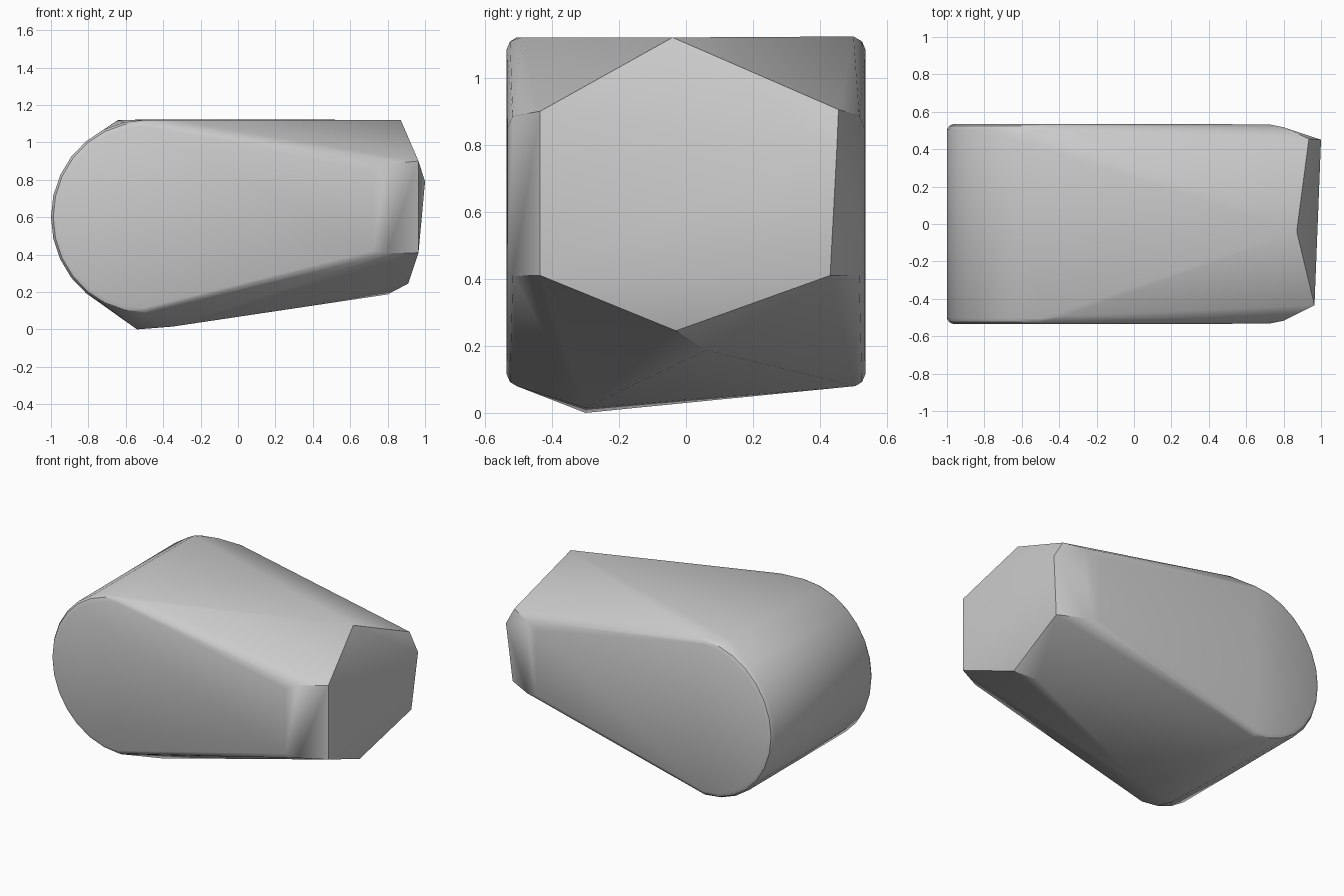
import bpy, bmesh
from math import sin, cos, radians

default = bpy.data.objects.get("Cube")
if default:
    bpy.data.objects.remove(default, do_unlink=True)

grey = bpy.data.materials.new("stone grey")
grey.use_nodes = True
colour = (0.6, 0.6, 0.6, 1)
grey.diffuse_color = colour
grey.node_tree.nodes["Principled BSDF"].inputs["Base Color"].default_value = colour

STEPS = 14


def rounded_end(y, rx, rz):
    """Half ellipse at the left end of the body, in a plane of constant y."""
    angles = [radians(90 + 180 * i / STEPS) for i in range(STEPS + 1)]
    return [(-0.5 + rx * cos(a), y, 0.6 + rz * sin(a)) for a in angles]


points = []
# Rounded left end, with a soft rim towards both flat sides
for side in (-1, 1):
    points += rounded_end(side * 0.505, 0.5, 0.52)
    points += rounded_end(side * 0.525, 0.488, 0.508)
    points += rounded_end(side * 0.535, 0.465, 0.485)
    # Tapered right end of each flat side
    points += [(0.72, side * 0.533, z) for z in (0.42, 0.85)]
    points += [(0.8, side * 0.517, z) for z in (0.408, 0.885)]

# Flat top
points += [(-0.64, 0.45, 1.12), (-0.33, 0.5, 1.123), (-0.35, -0.49, 1.12)]
# Keel along the underside
points += [(-0.54, -0.3, 0), (-0.35, -0.3, 0.015), (0.8, 0.06, 0.187)]
# Faceted right end
points += [(0.87, -0.04, 1.12), (0.965, -0.435, 0.9), (0.965, -0.435, 0.41),
           (0.91, -0.03, 0.245), (0.965, 0.43, 0.41), (1.0, 0.45, 0.79),
           (0.935, 0.455, 0.905)]

# Wrap the outline in one convex skin
bm = bmesh.new()
for p in points:
    bm.verts.new(p)
hull = bmesh.ops.convex_hull(bm, input=bm.verts[:])
unused = {g for g in hull["geom_interior"] + hull["geom_unused"]
          if isinstance(g, bmesh.types.BMVert)}
bmesh.ops.delete(bm, geom=list(unused), context="VERTS")
bmesh.ops.dissolve_limit(bm, angle_limit=radians(1), verts=bm.verts[:], edges=bm.edges[:])
bmesh.ops.recalc_face_normals(bm, faces=bm.faces[:])

mesh = bpy.data.meshes.new("stone_body")
bm.to_mesh(mesh)
bm.free()
mesh.materials.append(grey)
body = bpy.data.objects.new("stone_body", mesh)
bpy.context.collection.objects.link(body)

bpy.ops.object.select_all(action="DESELECT")
body.select_set(True)
bpy.context.view_layer.objects.active = body
bpy.ops.object.shade_smooth_by_angle(angle=radians(35))
